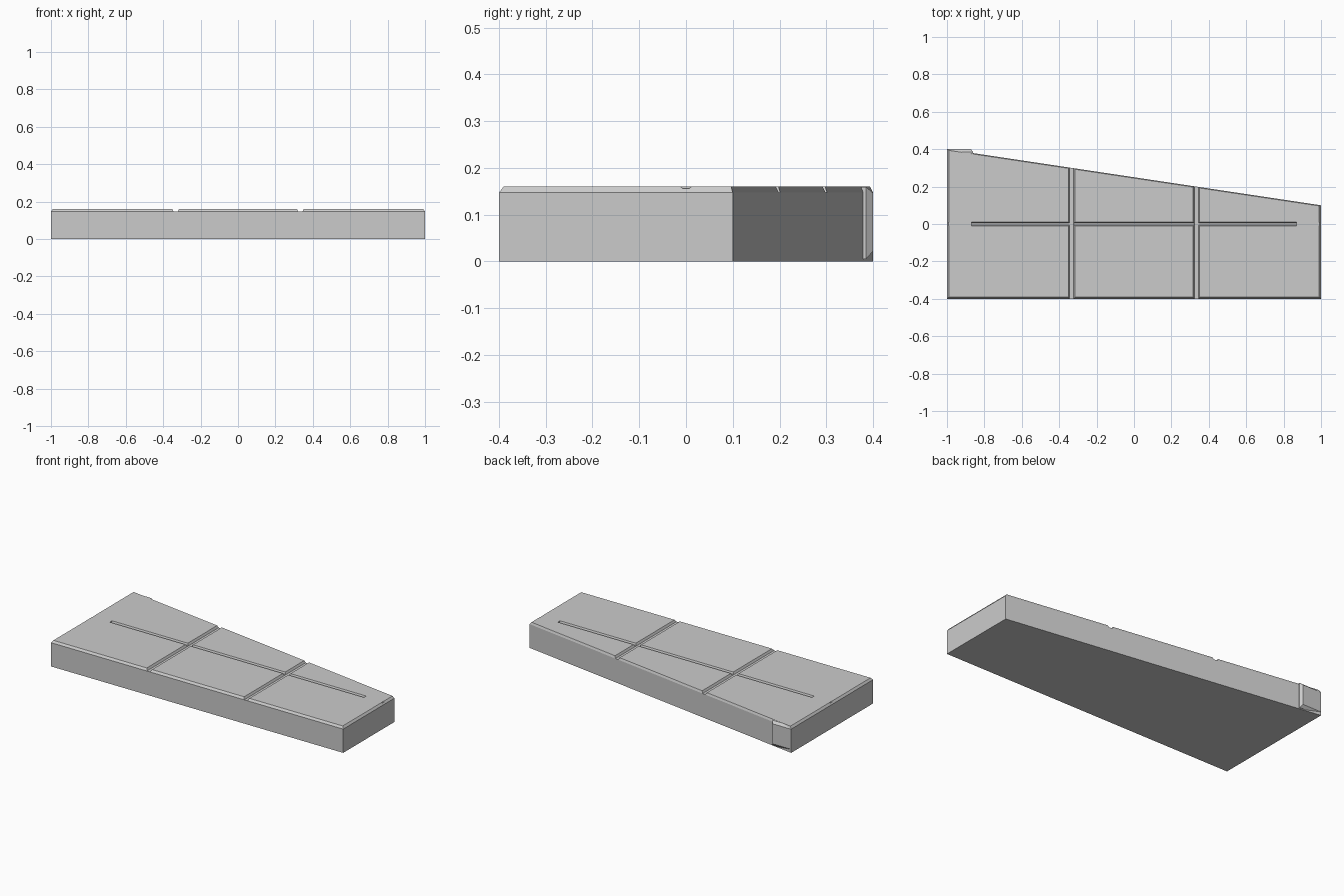
import bpy, bmesh

if "Cube" in bpy.data.objects:
    bpy.data.objects.remove(bpy.data.objects["Cube"])


def loft(name, rings):
    """Closed solid through a list of rings with equal point counts."""
    bm = bmesh.new()
    loops = [[bm.verts.new(p) for p in r] for r in rings]
    n = len(loops[0])
    bm.faces.new(loops[0])
    bm.faces.new(loops[-1])
    for a, b in zip(loops, loops[1:]):
        for i in range(n):
            j = (i + 1) % n
            bm.faces.new((a[i], a[j], b[j], b[i]))
    bmesh.ops.recalc_face_normals(bm, faces=bm.faces)
    me = bpy.data.meshes.new(name)
    bm.to_mesh(me)
    bm.free()
    ob = bpy.data.objects.new(name, me)
    bpy.context.collection.objects.link(ob)
    return ob


def outline(side, front, back, z):
    """Tapered plan outline with separate insets."""
    x = 1 - side
    return [(-x, -0.4 + front, z), (x, -0.4 + front, z),
            (x, 0.25 - 0.15 * x - back, z), (-x, 0.25 + 0.15 * x - back, z)]


def cut(target, cutter):
    cutter.hide_render = True
    m = target.modifiers.new("cut", "BOOLEAN")
    m.operation = "DIFFERENCE"
    m.solver = "EXACT"
    m.object = cutter
    bpy.context.view_layer.objects.active = target
    bpy.ops.object.modifier_apply(modifier=m.name)
    bpy.data.objects.remove(cutter, do_unlink=True)


def groove_profile(half, depth):
    """Trapezoid section: flat floor, sloped walls, continued above the top."""
    top, floor = 0.16, 0.16 - depth
    slope = half * 0.4
    return [(-half - slope, top + depth), (-half + slope, floor),
            (half - slope, floor), (half + slope, top + depth)]


# tapered slab with a chamfered top rim
slab = loft("tapered_slab", [outline(0, 0, 0, 0), outline(0, 0, 0, 0.147),
                             outline(0.01, 0.01, 0.005, 0.16)])

# two cross grooves
for x in (-1 / 3, 1 / 3):
    prof = groove_profile(0.018, 0.013)
    cut(slab, loft("cross_cutter", [[(x + u, y, z) for u, z in prof] for y in (-0.5, 0.5)]))

# long groove and the small nicks at both end rims
for x0, x1, half, depth in ((-0.87, 0.87, 0.011, 0.011),
                            (-1.05, -0.989, 0.012, 0.004),
                            (0.989, 1.05, 0.012, 0.004)):
    prof = groove_profile(half, depth)
    cut(slab, loft("long_cutter", [[(x, u, z) for u, z in prof] for x in (x0, x1)]))


# chamfered pad at the wide back corner
def pad_ring(x0, x1, z0, z1, y):
    return [(x0, y, z0), (x1, y, z0), (x1, y, z1), (x0, y, z1)]


loft("corner_pad", [pad_ring(-0.99, -0.86, 0.005, 0.1595, 0.36),
                    pad_ring(-0.99, -0.86, 0.005, 0.1595, 0.385),
                    pad_ring(-0.998, -0.872, 0.022, 0.146, 0.4)])
